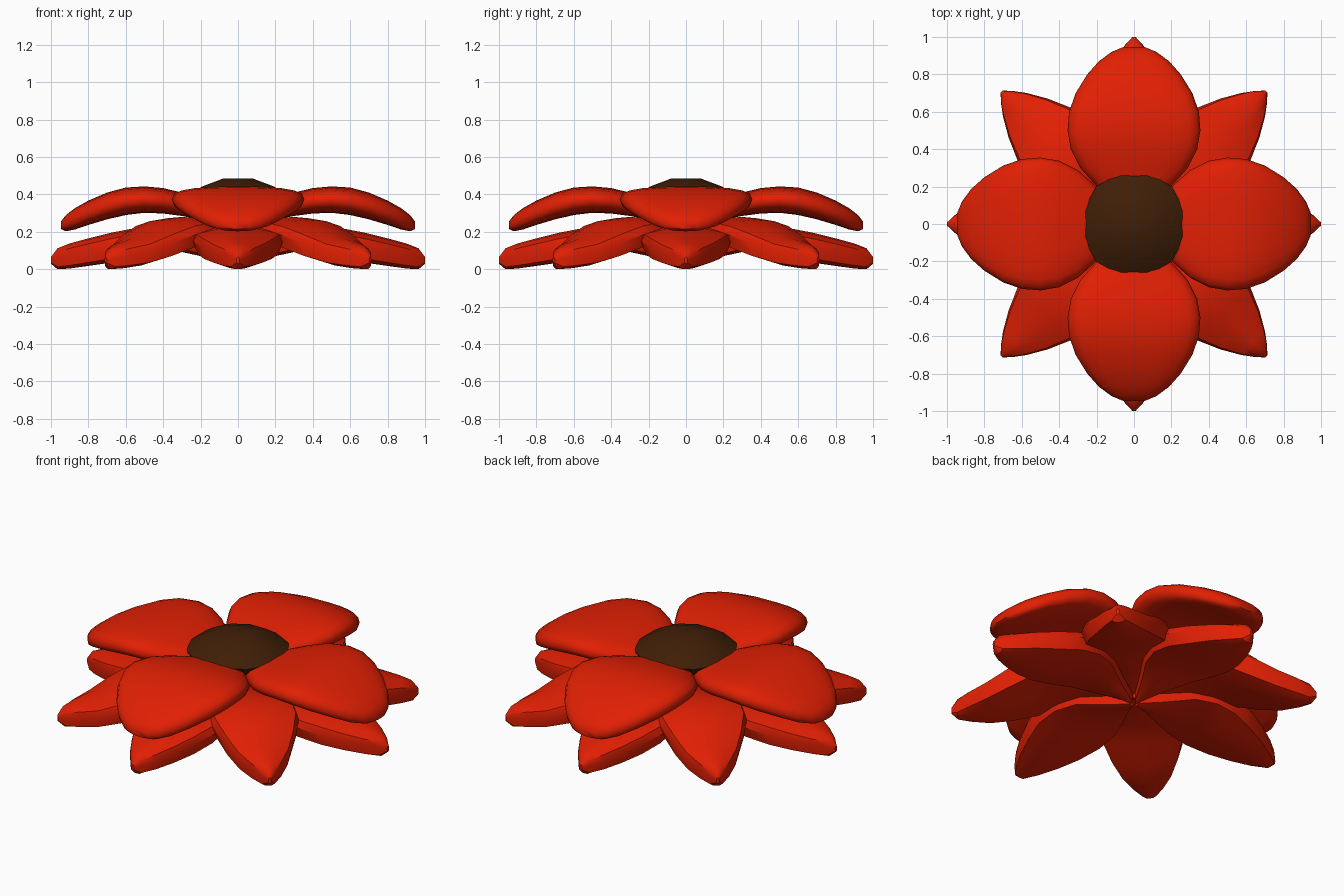
import bpy, bmesh, math
from math import radians, sin, cos

if "Cube" in bpy.data.objects:
    bpy.data.objects.remove(bpy.data.objects["Cube"])

def material(name, rgb):
    m = bpy.data.materials.new(name)
    m.diffuse_color = (*rgb, 1)
    m.use_nodes = True
    m.node_tree.nodes["Principled BSDF"].inputs["Base Color"].default_value = m.diffuse_color
    return m

RED = material("petal_red", (0.75, 0.014, 0.001))
BROWN = material("centre_brown", (0.05, 0.013, 0.002))

def finish(name, bm, mat, angle):
    bmesh.ops.recalc_face_normals(bm, faces=bm.faces)
    me = bpy.data.meshes.new(name)
    bm.to_mesh(me)
    bm.free()
    ob = bpy.data.objects.new(name, me)
    bpy.context.collection.objects.link(ob)
    me.materials.append(mat)
    bpy.ops.object.select_all(action='DESELECT')
    bpy.context.view_layer.objects.active = ob
    ob.select_set(True)
    bpy.ops.object.shade_smooth_by_angle(angle=radians(angle))
    return ob

def loft(name, stations, section, mat, angle):
    """Skin a petal along +x; each station is (radius, half width, top z, bottom z)."""
    bm = bmesh.new()
    rings = []
    for r, w, top, bot in stations:
        mid, half = (top + bot) / 2, (top - bot) / 2
        rings.append([bm.verts.new((r, w * s, mid + half * h)) for s, h in section])
    n = len(section)
    for a, b in zip(rings, rings[1:]):
        for i in range(n):
            j = (i + 1) % n
            bm.faces.new((a[i], a[j], b[j], b[i]))
    bm.faces.new(rings[0])
    bm.faces.new(rings[-1][::-1])
    return finish(name, bm, mat, angle)

def whorl(first, start):
    """Four copies of a petal round the centre."""
    first.rotation_euler.z = radians(start)
    for k in range(1, 4):
        ob = first.copy()
        ob.name = f"{first.name}_{k + 1}"
        ob.rotation_euler.z = radians(start + 90 * k)
        bpy.context.collection.objects.link(ob)

# Upper petals: broad, softly rounded pads that arch over
def rounded(c, p):
    return math.copysign(abs(c) ** p, c)

soft = [(rounded(cos(radians(a)), 0.8), rounded(sin(radians(a)), 0.68))
        for a in range(0, 360, 18)]
upper = [(0.06, 0.03, 0.34, 0.24), (0.13, 0.12, 0.37, 0.25), (0.2, 0.198, 0.385, 0.265),
         (0.3, 0.288, 0.41, 0.285), (0.4, 0.338, 0.434, 0.298), (0.5, 0.355, 0.443, 0.302),
         (0.6, 0.347, 0.437, 0.29), (0.7, 0.312, 0.41, 0.267), (0.8, 0.25, 0.367, 0.237),
         (0.87, 0.188, 0.328, 0.213), (0.92, 0.12, 0.29, 0.203), (0.947, 0.055, 0.255, 0.215)]
whorl(loft("upper_petal", upper, soft, RED, 50), 0)

# Pointed petals in two tiers, with flat undersides and a crisp bevelled rim
crisp = [(1, 0.1), (0.93, 0.6), (0.5, 0.9), (0, 1), (-0.5, 0.9), (-0.93, 0.6),
         (-1, 0.1), (-0.9, -0.75), (-0.45, -0.97), (0, -1), (0.45, -0.97), (0.9, -0.75)]
tip = [(0.8, 0.148, 0.165, 0.018), (0.9, 0.09, 0.138, 0.004),
       (0.965, 0.042, 0.112, 0.0), (1.0, 0.008, 0.065, 0.03)]
middle = [(0.02, 0.01, 0.19, 0.09), (0.15, 0.085, 0.225, 0.12), (0.3, 0.185, 0.262, 0.14),
          (0.42, 0.235, 0.28, 0.13), (0.55, 0.24, 0.265, 0.095), (0.68, 0.2, 0.22, 0.05)]
whorl(loft("middle_petal", middle + tip, crisp, RED, 32), 45)
lower = [(0.02, 0.01, 0.13, 0.035), (0.15, 0.085, 0.17, 0.06), (0.3, 0.185, 0.215, 0.092),
         (0.42, 0.235, 0.23, 0.085), (0.55, 0.24, 0.22, 0.062), (0.68, 0.2, 0.195, 0.035)]
whorl(loft("lower_petal", lower + tip, crisp, RED, 32), 0)

# Flower centre: shallow twelve-sided dome
bm = bmesh.new()
dome = [(0.16, 0.3), (0.25, 0.34), (0.284, 0.388), (0.2, 0.442), (0.08, 0.486)]
rings = [[bm.verts.new((r * cos(radians(a + 15)), r * sin(radians(a + 15)), z))
          for a in range(0, 360, 30)] for r, z in dome]
for a, b in zip(rings, rings[1:]):
    for i in range(12):
        j = (i + 1) % 12
        bm.faces.new((a[i], a[j], b[j], b[i]))
bm.faces.new(rings[0][::-1])
bm.faces.new(rings[-1])
finish("flower_centre", bm, BROWN, 35)
